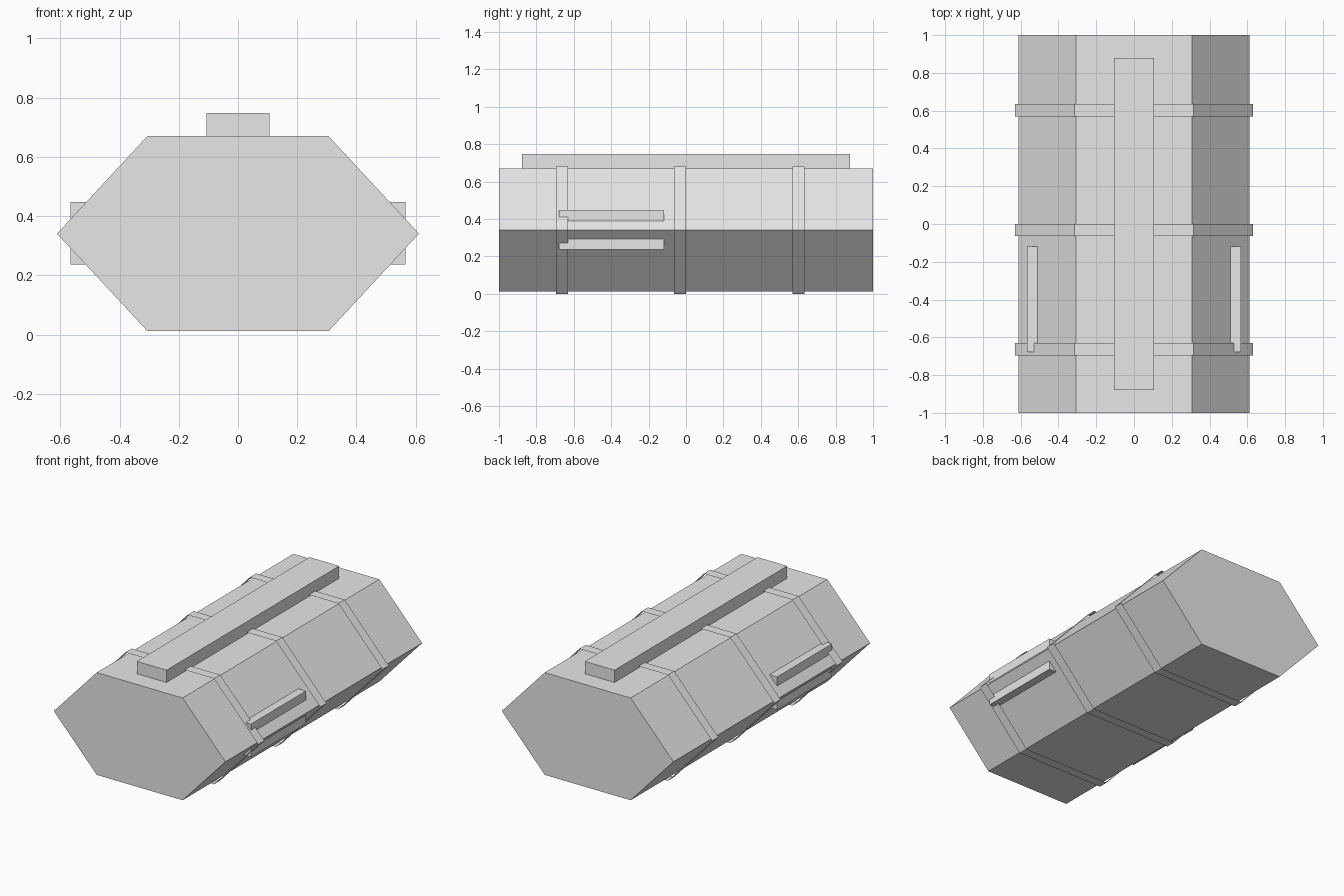
import bpy
import bmesh

cube = bpy.data.objects.get("Cube")
if cube:
    bpy.data.objects.remove(cube, do_unlink=True)

grey = bpy.data.materials.new("plain_grey")
grey.use_nodes = True
GREY = (0.8, 0.8, 0.8, 1.0)
grey.diffuse_color = GREY
grey.node_tree.nodes["Principled BSDF"].inputs["Base Color"].default_value = GREY


def finish(name, bm):
    bmesh.ops.recalc_face_normals(bm, faces=bm.faces)
    mesh = bpy.data.meshes.new(name)
    bm.to_mesh(mesh)
    bm.free()
    mesh.materials.append(grey)
    obj = bpy.data.objects.new(name, mesh)
    bpy.context.collection.objects.link(obj)
    return obj


def hexagon_prism(name, half_width, half_flat, z_low, z_high, y_front, y_back, capped):
    """Six-sided profile run along y, with or without end caps."""
    z_mid = (z_low + z_high) / 2
    profile = [(half_width, z_mid), (half_flat, z_high), (-half_flat, z_high),
               (-half_width, z_mid), (-half_flat, z_low), (half_flat, z_low)]
    bm = bmesh.new()
    front = [bm.verts.new((x, y_front, z)) for x, z in profile]
    back = [bm.verts.new((x, y_back, z)) for x, z in profile]
    for i in range(len(profile)):
        j = (i + 1) % len(profile)
        bm.faces.new((front[i], front[j], back[j], back[i]))
    if capped:
        bm.faces.new(front)
        bm.faces.new(back)
    return finish(name, bm)


def box(name, low, high):
    bm = bmesh.new()
    bmesh.ops.create_cube(bm, size=1)
    for v in bm.verts:
        v.co = [a + (b - a) * (c + 0.5) for a, b, c in zip(low, high, v.co)]
    return finish(name, bm)


# Main body
hexagon_prism("body", 0.611, 0.306, 0.012, 0.67, -1, 1, True)

# Thin open straps wrapped round the body
for place, y in (("front", -0.663), ("middle", -0.031), ("back", 0.602)):
    hexagon_prism(place + "_strap", 0.63, 0.315, 0.0, 0.681, y - 0.032, y + 0.032, False)

# Raised bar along the top
box("top_bar", (-0.106, -0.878, 0.66), (0.106, 0.878, 0.749))

# Side rails, sunk into the body so its ridge splits each one
for side, a, b in (("left", 0.45, 0.566), ("right", -0.566, -0.45)):
    box(side + "_rail", (a, -0.678, 0.236), (b, -0.118, 0.448))
